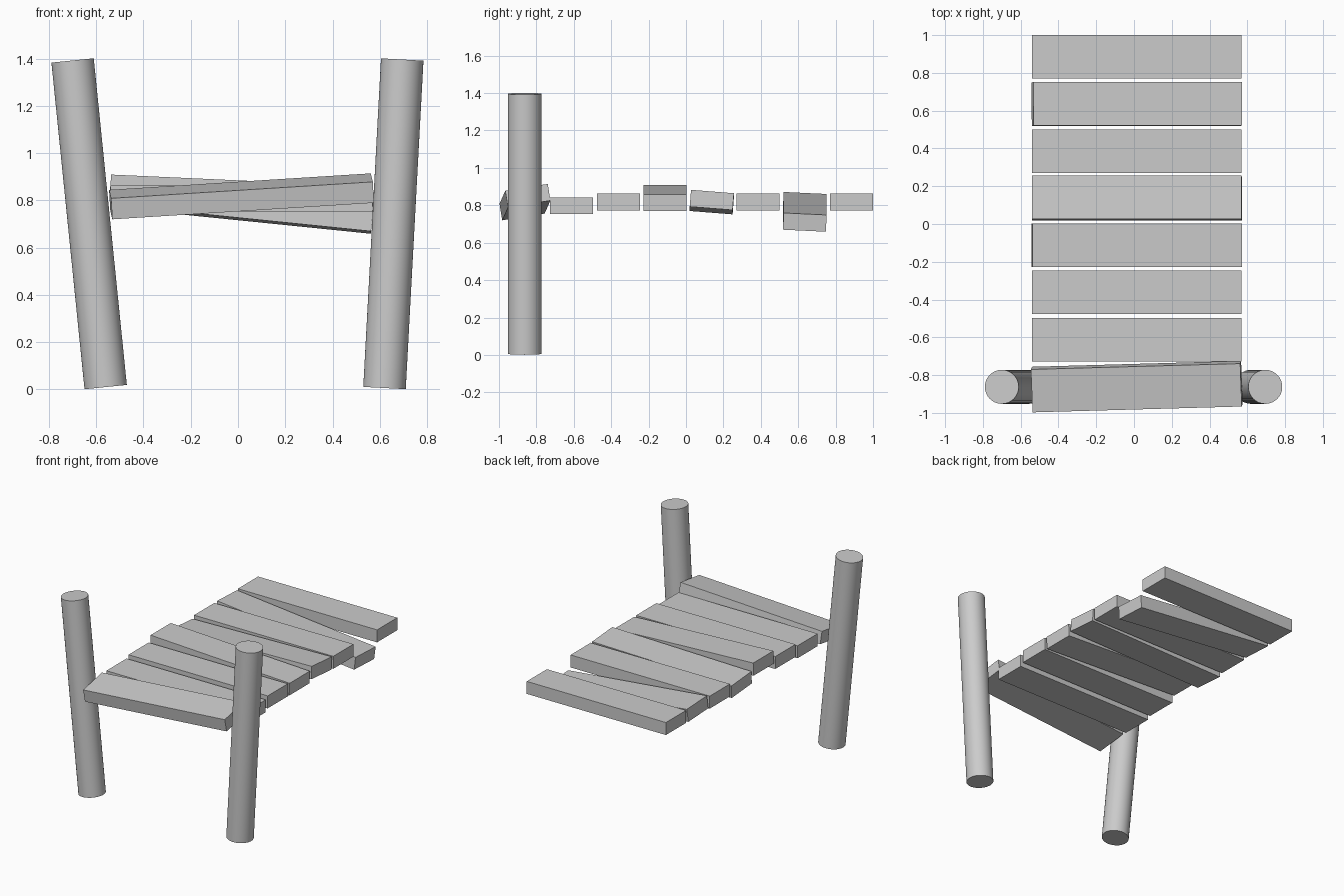
import bpy
from math import radians
from mathutils import Vector

if "Cube" in bpy.data.objects:
    bpy.data.objects.remove(bpy.data.objects["Cube"])


def plank(i, y, z, rot=(0, 0, 0)):
    bpy.ops.mesh.primitive_cube_add(size=1, location=(0.015, y, z),
                                    rotation=[radians(a) for a in rot])
    ob = bpy.context.object
    ob.name = f"plank_{i}"
    ob.scale = (1.11, 0.23, 0.09)
    bpy.ops.object.transform_apply(location=False, rotation=False, scale=True)


def post(name, bottom, top):
    a, b = Vector(bottom), Vector(top)
    bpy.ops.mesh.primitive_cylinder_add(vertices=48, radius=0.09,
                                        depth=(b - a).length, location=(a + b) / 2)
    ob = bpy.context.object
    ob.name = name
    ob.rotation_euler = (b - a).to_track_quat('Z', 'Y').to_euler()
    bpy.ops.object.shade_smooth_by_angle()


# leaning posts at the front
post("left_post", (-0.56, -0.862, 0.01), (-0.70, -0.862, 1.392))
post("right_post", (0.62, -0.862, 0.006), (0.695, -0.862, 1.396))

# uneven walkway planks, front to back: y, z, tilt in degrees
planks = [
    (-0.861, 0.817, (9, -3.6, 1.6)),
    (-0.613, 0.798, (0, 0, 0)),
    (-0.361, 0.817, (0, 0, 0)),
    (-0.113, 0.839, (0, 2.6, 0)),
    (0.138, 0.817, (-4.5, -1.2, 0)),
    (0.386, 0.817, (0, 0, 0)),
    (0.635, 0.765, (-2.7, 5.8, 0)),
    (0.885, 0.817, (0, 0, 0)),
]
for i, p in enumerate(planks, 1):
    plank(i, *p)
